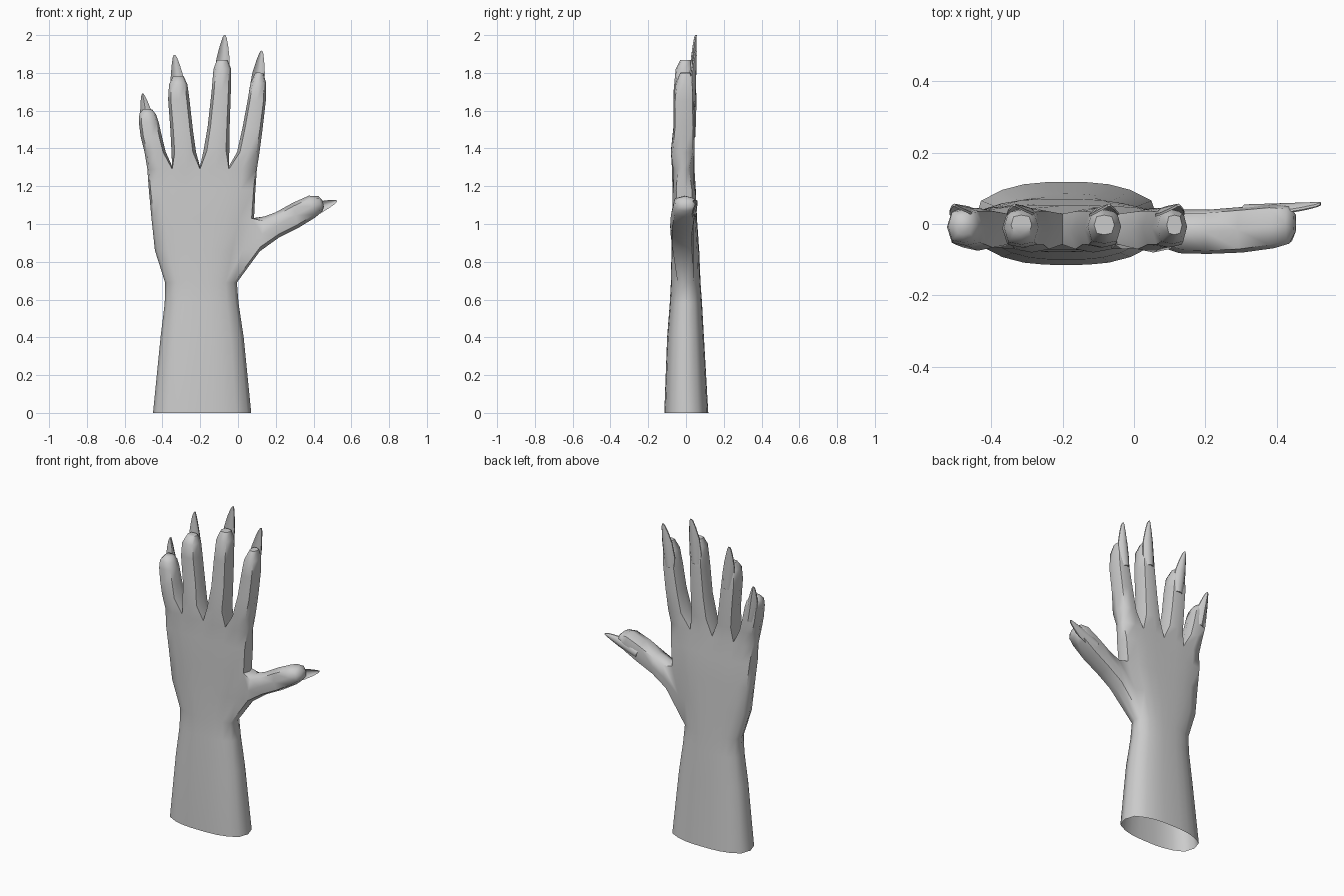
import bpy, bmesh, math
from mathutils import Vector

if "Cube" in bpy.data.objects:
    bpy.data.objects.remove(bpy.data.objects["Cube"])

skin = bpy.data.materials.new("skin_grey")
skin.diffuse_color = (0.6, 0.6, 0.6, 1)
skin.use_nodes = True
skin.node_tree.nodes["Principled BSDF"].inputs["Base Color"].default_value = skin.diffuse_color


def finish(bm, name, angle):
    bmesh.ops.recalc_face_normals(bm, faces=bm.faces)
    me = bpy.data.meshes.new(name)
    bm.to_mesh(me)
    bm.free()
    ob = bpy.data.objects.new(name, me)
    bpy.context.collection.objects.link(ob)
    me.materials.append(skin)
    bpy.ops.object.select_all(action='DESELECT')
    ob.select_set(True)
    bpy.context.view_layer.objects.active = ob
    bpy.ops.object.shade_smooth_by_angle(angle=math.radians(angle))
    return ob


def bridge(bm, a, b):
    n = len(a)
    for i in range(n):
        bm.faces.new((a[i], a[(i + 1) % n], b[(i + 1) % n], b[i]))


def digit(bm, base, sections):
    """Loft 8-sided rings on from an open loop; each section is
    (left point xz, right point xz, front y, back y)."""
    prev = base
    for (lx, lz), (rx, rz), yf, yb in sections:
        ring = []
        for u, v in ((.13, .85), (.5, 1), (.87, .85), (1, 0),
                     (.87, -.85), (.5, -1), (.13, -.85), (0, 0)):
            y = (yf + yb) / 2 - v * (yb - yf) / 2
            ring.append(bm.verts.new((lx + u * (rx - lx), y, lz + u * (rz - lz))))
        bridge(bm, prev, ring)
        prev = ring
    bm.faces.new(prev)


# Forearm and palm: z, left x, right x, front y, back y
levels = [
    (0.00, -.45, .07, -.115, .118), (0.40, -.41, .03, -.10, .095),
    (0.58, -.388, .003, -.086, .085), (0.69, -.386, -.006, -.08, .077),
    (0.86, -.44, .04, -.077, .07), (1.03, -.458, .085, -.072, .058),
    (1.18, -.472, .092, -.072, .052), (1.29, -.48, .10, -.074, .045),
]
knuckle = [0, .11, .22, .35, .48, .615, .75, .875, 1]
bm = bmesh.new()
rings = []
for k, (z, xl, xr, yf, yb) in enumerate(levels):
    t = min(1, max(0, (z - .69) / .6))
    mid = (yf + yb) / 2

    def row(y):
        out = []
        for i in range(9):
            even = .04 + .92 * i / 8
            f = even * (1 - t) + (.012 + knuckle[i] * .976) * t
            edge = abs(i - 4) / 4
            arm = 1 - .45 * edge ** 3
            hand = (1 - .3 * edge ** 4) * (.72 if k == 7 and i % 2 == 0 else 1)
            out.append(bm.verts.new((xl + f * (xr - xl),
                                     mid + (y - mid) * (arm * (1 - t) + hand * t), z)))
        return out
    front, back = row(yf), row(yb)
    left, right = bm.verts.new((xl, mid, z)), bm.verts.new((xr, mid, z))
    rings.append((front, right, back, left))


def loop(r):
    return r[0] + [r[1]] + r[2][::-1] + [r[3]]


for k in range(len(rings) - 1):
    a, b = loop(rings[k]), loop(rings[k + 1])
    for i in range(20):
        if k in (3, 4) and i in (8, 9):     # opening for the thumb
            continue
        j = (i + 1) % 20
        bm.faces.new((a[i], a[j], b[j], b[i]))

# Four fingers, sharing web vertices
F, R, B, L = rings[-1]
webs = [L]
for c in (2, 4, 6):
    webs.append(bm.verts.new((F[c].co.x, -.015, 1.305)))
webs.append(R)
fingers = [
    [(-.495, 1.38, -.382, 1.38, -.075, .045), (-.515, 1.46, -.402, 1.46, -.066, .045),
     (-.525, 1.54, -.42, 1.54, -.06, .044), (-.522, 1.585, -.434, 1.58, -.052, .04),
     (-.50, 1.61, -.455, 1.607, -.03, .025)],
    [(-.352, 1.38, -.222, 1.38, -.08, .045), (-.358, 1.5, -.239, 1.5, -.066, .045),
     (-.37, 1.66, -.257, 1.66, -.066, .043), (-.365, 1.74, -.268, 1.74, -.058, .04),
     (-.345, 1.78, -.287, 1.78, -.03, .025)],
    [(-.182, 1.39, -.046, 1.39, -.08, .045), (-.16, 1.52, -.044, 1.52, -.066, .045),
     (-.14, 1.7, -.038, 1.7, -.066, .043), (-.13, 1.82, -.036, 1.82, -.055, .04),
     (-.112, 1.868, -.055, 1.868, -.03, .025)],
    [(-.005, 1.38, .114, 1.38, -.08, .045), (.024, 1.51, .131, 1.51, -.066, .045),
     (.05, 1.65, .147, 1.65, -.066, .043), (.066, 1.745, .149, 1.745, -.056, .04),
     (.092, 1.802, .135, 1.8, -.03, .025)],
]
for n, secs in enumerate(fingers):
    c = 2 * n
    base = [F[c], F[c + 1], F[c + 2], webs[n + 1], B[c + 2], B[c + 1], B[c], webs[n]]
    digit(bm, base, [((a, b), (d, e), f, g) for a, b, d, e, f, g in secs])

# Thumb, from the side opening: top edge then bottom edge
r3, r4, r5 = rings[3], rings[4], rings[5]
base = [r5[0][8], r4[0][8], r3[0][8], r3[1], r3[2][8], r4[2][8], r5[2][8], r5[1]]
digit(bm, base, [
    ((.14, 1.04), (.115, .855), -.082, .04),
    ((.2, 1.062), (.215, .927), -.084, .04),
    ((.29, 1.112), (.32, .98), -.08, .048),
    ((.375, 1.15), (.41, 1.035), -.068, .055),
    ((.425, 1.147), (.447, 1.068), -.055, .05),
    ((.448, 1.125), (.455, 1.09), -.025, .03)])
finish(bm, "hand", 60)


# Pointed fingernails: thin arched plates
def nail(name, base, tip, half, y0, y1):
    b, t = Vector((base[0], 0, base[1])), Vector((tip[0], 0, tip[1]))
    d = (t - b).normalized()
    side = Vector((d.z, 0, -d.x))
    bm = bmesh.new()
    prev = None
    for s, w in ((0, .75), (.2, 1), (.55, .88), (.8, .55), (.95, .28), (1, .1)):
        p = b.lerp(t, s)
        y = y0 + (y1 - y0) * s
        outer, inner = [], []
        for u in (-1, -.55, 0, .55, 1):
            q = p + side * (u * w * half)
            drop = .024 * u * u * w
            outer.append(bm.verts.new((q.x, y - drop, q.z)))
            inner.append(bm.verts.new((q.x, y - drop - .007, q.z)))
        ring = outer + inner[::-1]
        if prev:
            bridge(bm, prev, ring)
        else:
            bm.faces.new(ring)
        prev = ring
    bm.faces.new(prev)
    finish(bm, name, 40)


nail("little_nail", (-.465, 1.46), (-.505, 1.69), .036, .05, .057)
nail("ring_nail", (-.305, 1.62), (-.336, 1.895), .04, .05, .057)
nail("middle_nail", (-.09, 1.72), (-.07, 2.0), .04, .05, .057)
nail("index_nail", (.09, 1.65), (.125, 1.917), .038, .05, .057)
nail("thumb_nail", (.31, 1.045), (.523, 1.122), .037, .055, .062)
